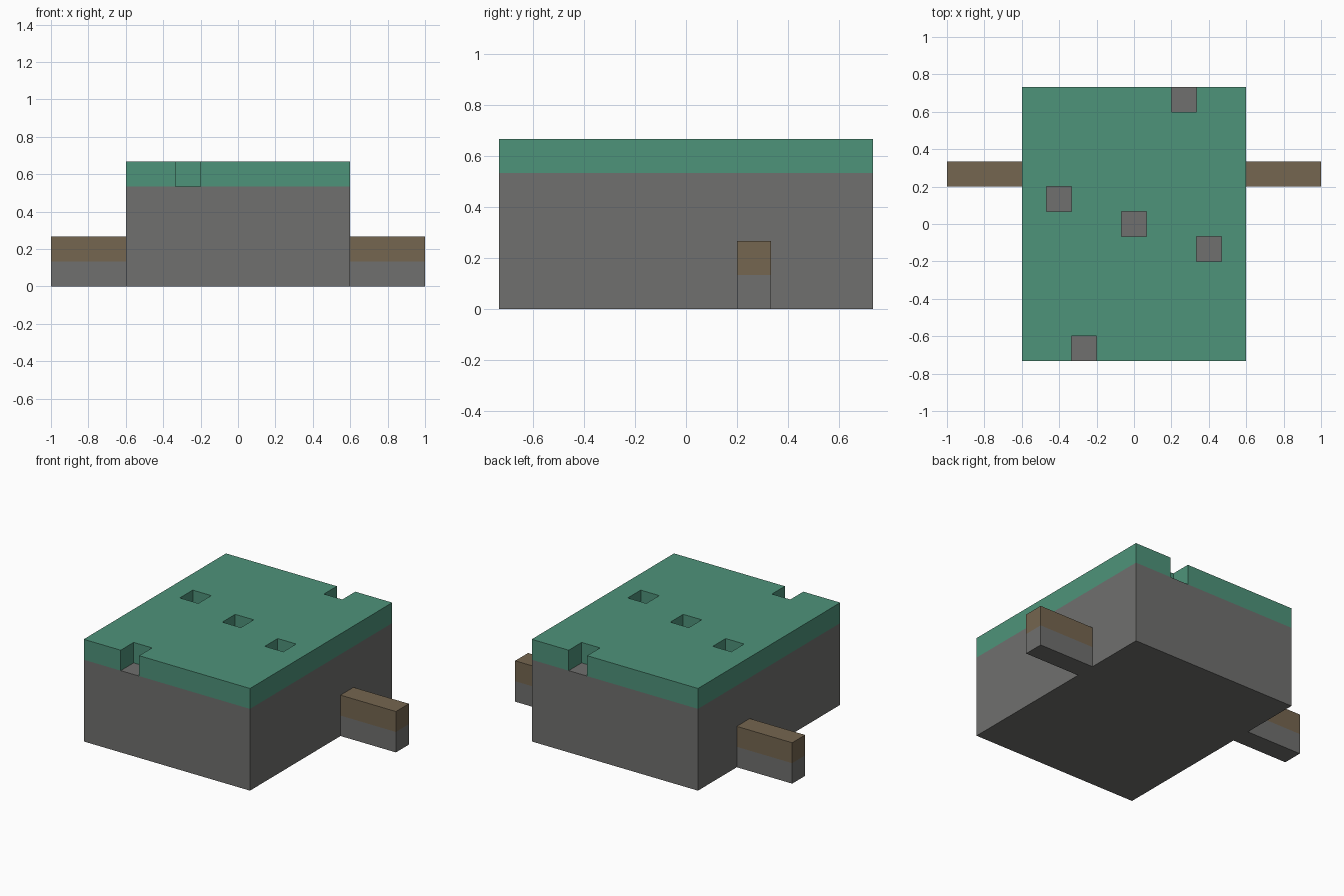
import bpy
import bmesh
from mathutils import Matrix, Vector

U = 2 / 15            # one block
W, D = 9 * U, 11 * U  # body width and depth
STONE = 4 * U         # height where the green layer starts
TOP = 5 * U

default = bpy.data.objects.get("Cube")
if default:
    bpy.data.objects.remove(default, do_unlink=True)


def material(name, rgb):
    m = bpy.data.materials.new(name)
    m.use_nodes = True
    m.diffuse_color = (*rgb, 1)
    m.node_tree.nodes["Principled BSDF"].inputs["Base Color"].default_value = (*rgb, 1)
    return m


stone = material("grey_stone", (0.162, 0.162, 0.156))
green = material("green_top", (0.076, 0.292, 0.195))
brown = material("brown_top", (0.178, 0.133, 0.080))


def box(name, low, high, mats=()):
    """Box between two corners."""
    low, high = Vector(low), Vector(high)
    mesh = bpy.data.meshes.new(name)
    bm = bmesh.new()
    bmesh.ops.create_cube(bm, size=1, matrix=Matrix.Translation((low + high) / 2)
                          @ Matrix.Diagonal((*(high - low), 1)))
    bm.to_mesh(mesh)
    bm.free()
    for m in mats:
        mesh.materials.append(m)
    ob = bpy.data.objects.new(name, mesh)
    bpy.context.collection.objects.link(ob)
    return ob


def paint_above(ob, z):
    """Split the sides at height z and give everything above it the second colour."""
    bm = bmesh.new()
    bm.from_mesh(ob.data)
    bmesh.ops.bisect_plane(bm, geom=bm.verts[:] + bm.edges[:] + bm.faces[:],
                           dist=0.0001, plane_co=(0, 0, z), plane_no=(0, 0, 1))
    for f in bm.faces:
        f.material_index = int(f.calc_center_median().z > z + 0.01)
    bm.to_mesh(ob.data)
    bm.free()


# Body with square pits and edge notches in the top layer
body = box("body", (-W / 2, -D / 2, 0), (W / 2, D / 2, TOP), (stone, green))
for i, j in ((2, 5), (-3, 1), (0, 0), (3, -1), (-2, -5)):
    # notches at the front and back run out past the edge
    front = U if j == -5 else 0
    back = U if j == 5 else 0
    cutter = box("pit_cutter", ((i - 0.5) * U, (j - 0.5) * U - front, STONE),
                 ((i + 0.5) * U, (j + 0.5) * U + back, TOP + U))
    cutter.hide_render = True
    cut = body.modifiers.new("pit", "BOOLEAN")
    cut.operation = "DIFFERENCE"
    cut.solver = "EXACT"
    cut.object = cutter
    bpy.context.view_layer.objects.active = body
    bpy.ops.object.modifier_apply(modifier=cut.name)
    bpy.data.objects.remove(cutter, do_unlink=True)
paint_above(body, STONE)

# Side bars, mirrored left and right
for side, name in ((1, "left_bar"), (-1, "right_bar")):
    xs = sorted((side * W / 2, side))
    bar = box(name, (xs[0], 1.5 * U, 0), (xs[1], 2.5 * U, 2 * U), (stone, brown))
    paint_above(bar, U)
